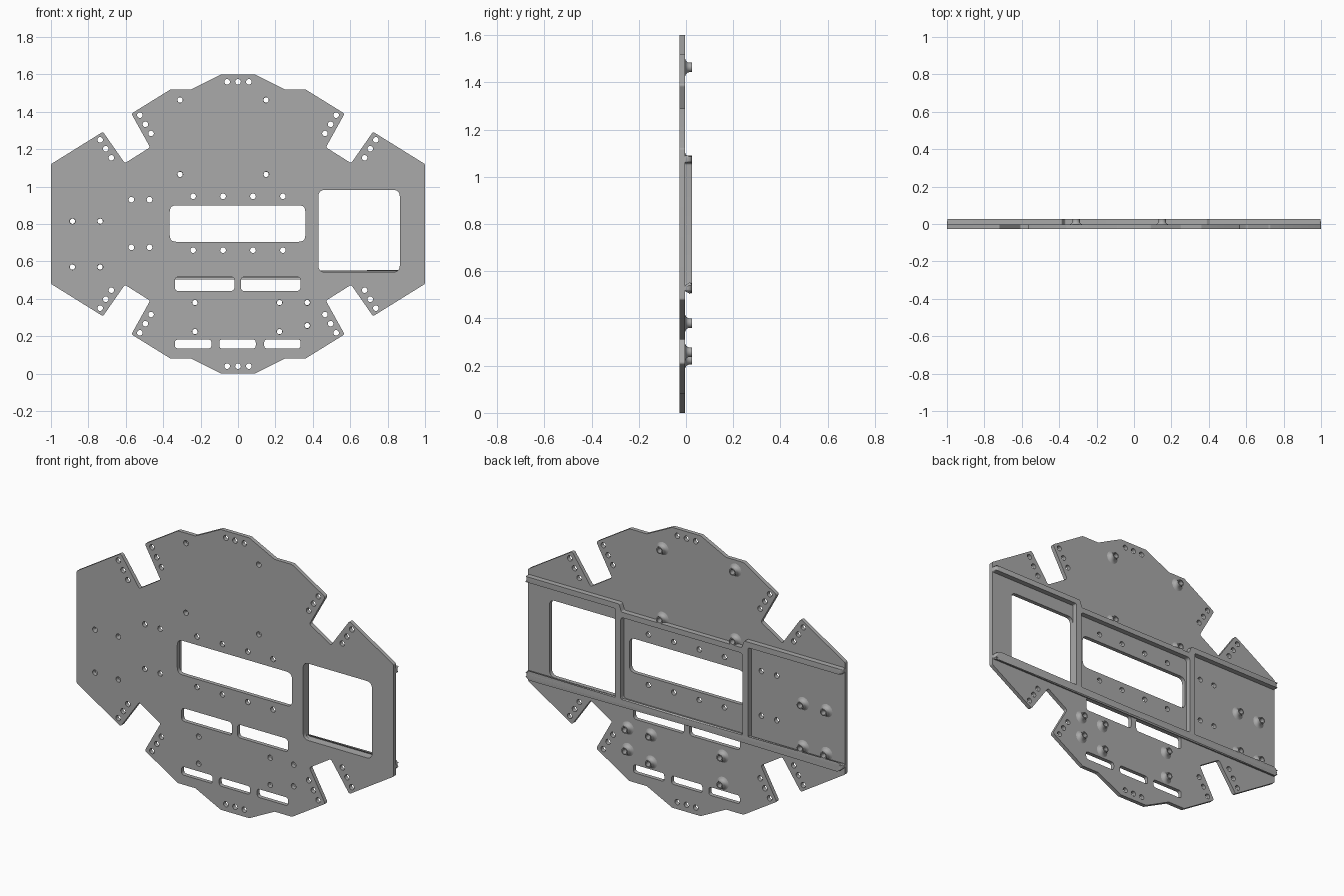
import bpy
import bmesh
from math import pi, tan, radians
from mathutils import Vector, Matrix

cube = bpy.data.objects.get("Cube")
if cube:
    bpy.data.objects.remove(cube, do_unlink=True)

grey = bpy.data.materials.new("plain grey")
grey.use_nodes = True
colour = (0.4, 0.4, 0.4, 1)
grey.diffuse_color = colour
grey.node_tree.nodes["Principled BSDF"].inputs["Base Color"].default_value = colour

FRONT, FACE, BACK = -0.027, -0.004, 0.026
MID = 0.8  # height of the mirror line


def rounded(points, radius, steps=5):
    """Round every corner of a closed outline."""
    out = []
    pts = [Vector(p) for p in points]
    for i, p in enumerate(pts):
        a = (pts[i - 1] - p).normalized()
        b = (pts[(i + 1) % len(pts)] - p).normalized()
        half = a.angle(b) / 2
        reach = radius / tan(half)
        start, end = p + a * reach, p + b * reach
        for k in range(steps + 1):
            t = k / steps
            out.append(start * (1 - t) ** 2 + p * 2 * t * (1 - t) + end * t * t)
    return out


def rect(x0, z0, x1, z1, radius):
    return rounded([(x0, z0), (x1, z0), (x1, z1), (x0, z1)], radius)


def circle(x, z, r=0.015, n=20):
    return [Vector((x, z)) + Matrix.Rotation(2 * pi * i / n, 2) @ Vector((r, 0))
            for i in range(n)]


def finish(name, mesh):
    obj = bpy.data.objects.new(name, mesh)
    bpy.context.collection.objects.link(obj)
    mesh.materials.clear()
    mesh.materials.append(grey)
    bpy.ops.object.select_all(action='DESELECT')
    obj.select_set(True)
    bpy.context.view_layer.objects.active = obj
    bpy.ops.object.shade_smooth_by_angle(angle=radians(30))
    return obj


def slab(name, loops, y0, y1, round_ends=0):
    """Extrude upright outlines with holes between two depths."""
    curve = bpy.data.curves.new(name, 'CURVE')
    curve.dimensions = '2D'
    curve.fill_mode = 'BOTH'
    curve.extrude = (y1 - y0) / 2
    for loop in loops:
        spline = curve.splines.new('POLY')
        spline.points.add(len(loop) - 1)
        for point, p in zip(spline.points, loop):
            point.co = (p.x, p.y, 0, 1)
        spline.use_cyclic_u = True
    helper = bpy.data.objects.new(name + " outline", curve)
    bpy.context.collection.objects.link(helper)
    graph = bpy.context.evaluated_depsgraph_get()
    mesh = bpy.data.meshes.new_from_object(helper.evaluated_get(graph))
    bpy.data.objects.remove(helper, do_unlink=True)
    mesh.transform(Matrix.Translation((0, (y0 + y1) / 2, 0)) @ Matrix.Rotation(pi / 2, 4, 'X'))
    bm = bmesh.new()
    bm.from_mesh(mesh)
    bmesh.ops.remove_doubles(bm, verts=bm.verts, dist=1e-5)
    bmesh.ops.recalc_face_normals(bm, faces=bm.faces)
    if round_ends:
        ends = [e for e in bm.edges
                if all(abs(v.co.x) > 0.998 and v.co.y > y1 - 1e-4 for v in e.verts)]
        bmesh.ops.bevel(bm, geom=ends, offset=round_ends, segments=4,
                        profile=0.5, affect='EDGES')
    bm.to_mesh(mesh)
    bm.free()
    return finish(name, mesh)


# Plate outline: one quarter, mirrored both ways
quarter = [(0.09, 1.6), (0.25, 1.52), (0.36, 1.52), (0.57, 1.39), (0.47, 1.21),
           (0.605, 1.125), (0.722, 1.293), (1, 1.12)]
right_half = quarter + [(x, 2 * MID - z) for x, z in reversed(quarter)]
outline = right_half + [(-x, z) for x, z in reversed(right_half)]

# Windows and slots
loops = [rounded(outline, 0.012),
         rect(-0.365, 0.705, 0.36, 0.9, 0.035),
         rect(0.43, 0.543, 0.865, 0.982, 0.035)]
loops += [rect(x, 0.442, x + 0.318, 0.517, 0.02) for x in (-0.337, 0.016)]
loops += [rect(x, 0.135, x + 0.195, 0.182, 0.016) for x in (-0.337, -0.1, 0.14)]

# Hole positions
edge_holes = [(x, 1.56) for x in (-0.058, 0, 0.058)]
for side in (-1, 1):
    for i in range(3):
        edge_holes.append((side * (0.525 - 0.03 * i), 1.382 - 0.049 * i))
        edge_holes.append((side * (0.737 - 0.03 * i), 1.25 - 0.048 * i))
edge_holes += [(x, 2 * MID - z) for x, z in edge_holes]
plain_holes = [(x, z) for x in (-0.57, -0.473) for z in (0.93, 0.675)]
plain_holes += [(x, z) for x in (-0.24, -0.08, 0.08, 0.24) for z in (0.948, 0.66)]
boss_spots = [(x, z) for x in (-0.31, 0.15) for z in (1.463, 1.065)]
boss_spots += [(x, z) for x in (-0.23, 0.222) for z in (0.38, 0.225)]
boss_spots += [(x, z) for x in (-0.885, -0.737) for z in (0.815, 0.57)]
boss_spots += [(0.37, 0.38), (0.37, 0.257)]
loops += [circle(x, z) for x, z in edge_holes + plain_holes + boss_spots]
slab("base plate", loops, FRONT, FACE)

# Stiffening ribs: open at both ends, closed pocket in the middle
rib = [(-1, 1.09), (-0.41, 1.09), (-0.41, 1.05), (0.43, 1.05), (0.43, 1.09), (1, 1.09),
       (1, 1.058), (0.429, 1.058), (0.429, 0.542), (1, 0.542), (1, 0.515), (-1, 0.515),
       (-1, 0.542), (-0.41, 0.542), (-0.41, 1.058), (-1, 1.058)]
# Side rails step down to the lower middle rail over the cross ribs
rib[1:5] = [(-0.385, 1.09), (-0.37, 1.048), (0.39, 1.048), (0.405, 1.09)]
slab("stiffening ribs", [rounded(rib, 0.01), rect(-0.375, 0.545, 0.395, 1.017, 0.02)],
     FACE - 0.002, BACK, round_ends=0.02)

# Hollow mounting bosses with a flared foot
profile = [(0.014, FACE), (0.037, FACE), (0.028, 0), (0.022, 0.007),
           (0.02, 0.014), (0.02, BACK), (0.014, BACK)]
bm = bmesh.new()
for x, z in boss_spots:
    verts = [bm.verts.new((x + r, y, z)) for r, y in profile]
    edges = [bm.edges.new((verts[i - 1], verts[i])) for i in range(len(verts))]
    bmesh.ops.spin(bm, geom=verts + edges, cent=(x, 0, z), axis=(0, 1, 0),
                   angle=2 * pi, steps=20)
bmesh.ops.remove_doubles(bm, verts=bm.verts, dist=1e-5)
bmesh.ops.recalc_face_normals(bm, faces=bm.faces)
boss_mesh = bpy.data.meshes.new("mounting bosses")
bm.to_mesh(boss_mesh)
bm.free()
finish("mounting bosses", boss_mesh)
